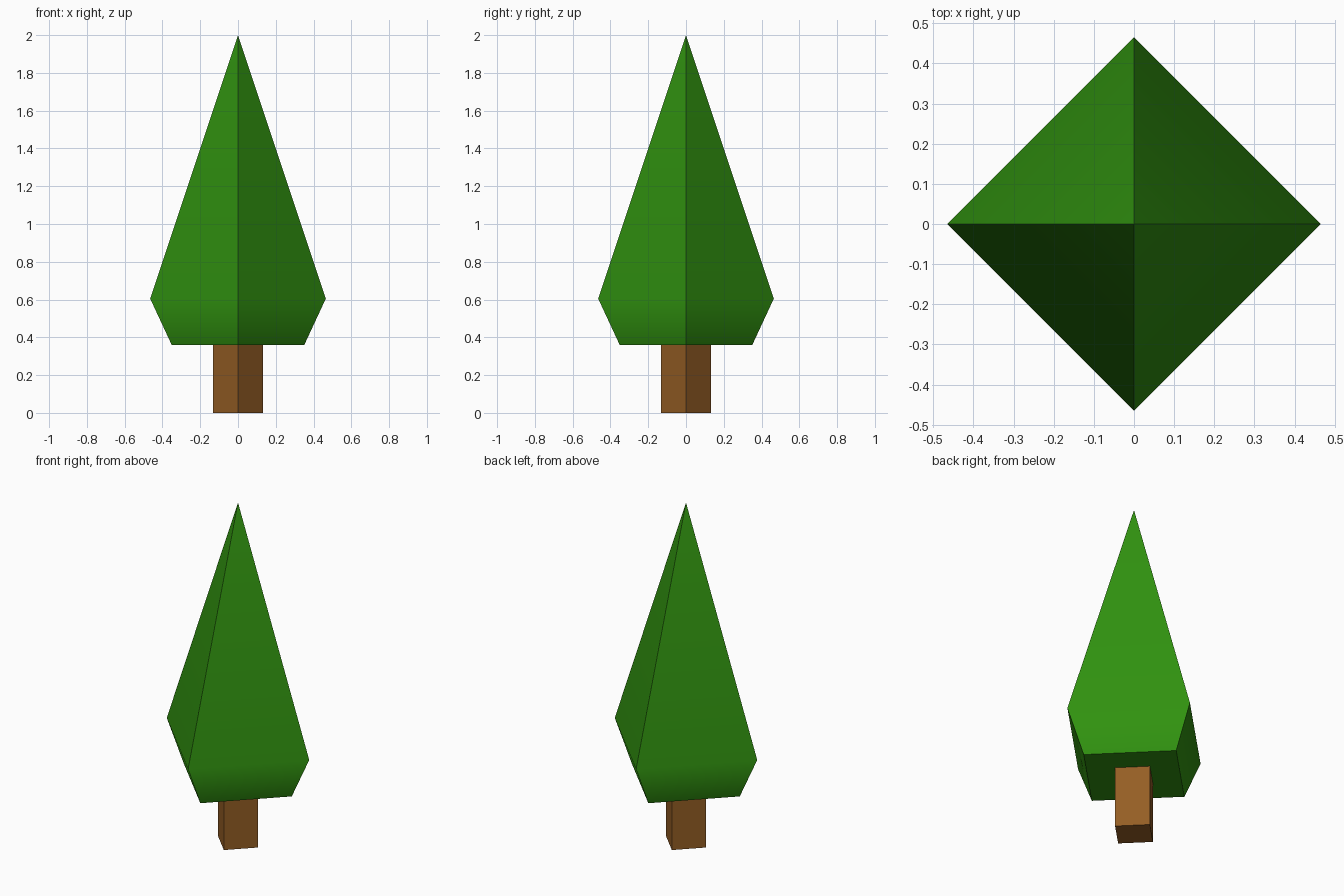
import bpy
import bmesh
import math

if "Cube" in bpy.data.objects:
    bpy.data.objects.remove(bpy.data.objects["Cube"])


def material(name, color):
    mat = bpy.data.materials.new(name)
    mat.diffuse_color = (*color, 1.0)
    mat.use_nodes = True
    mat.node_tree.nodes["Principled BSDF"].inputs["Base Color"].default_value = mat.diffuse_color
    return mat


def square_stack(name, rings, mat, apex=None):
    """Stack four-sided rings (radius, z), corners on the axes; optional tip."""
    bm = bmesh.new()
    loops = [[bm.verts.new((r * math.cos(i * math.pi / 2), r * math.sin(i * math.pi / 2), z))
              for i in range(4)] for r, z in rings]
    bm.faces.new(loops[0][::-1])
    for low, high in zip(loops, loops[1:]):
        for i in range(4):
            j = (i + 1) % 4
            bm.faces.new((low[i], low[j], high[j], high[i]))
    if apex is None:
        bm.faces.new(loops[-1])
    else:
        tip = bm.verts.new((0, 0, apex))
        for i in range(4):
            bm.faces.new((loops[-1][i], loops[-1][(i + 1) % 4], tip))
    mesh = bpy.data.meshes.new(name)
    bm.to_mesh(mesh)
    bm.free()
    mesh.materials.append(mat)
    obj = bpy.data.objects.new(name, mesh)
    bpy.context.collection.objects.link(obj)
    return obj


green = material("leaf green", (0.03, 0.285, 0.005))
brown = material("bark brown", (0.30, 0.112, 0.018))

# Trunk: square post turned corner-forward
square_stack("trunk", [(0.132, 0.0), (0.132, 0.36)], brown)

# Foliage: tall pyramid with a tapered skirt, soft only across the skirt bend
foliage = square_stack("foliage", [(0.351, 0.36), (0.465, 0.605)], green, apex=2.0)
bpy.ops.object.select_all(action='DESELECT')
foliage.select_set(True)
bpy.context.view_layer.objects.active = foliage
bpy.ops.object.shade_smooth_by_angle(angle=math.radians(40))
weighted = foliage.modifiers.new("weighted_normals", 'WEIGHTED_NORMAL')
weighted.keep_sharp = True
